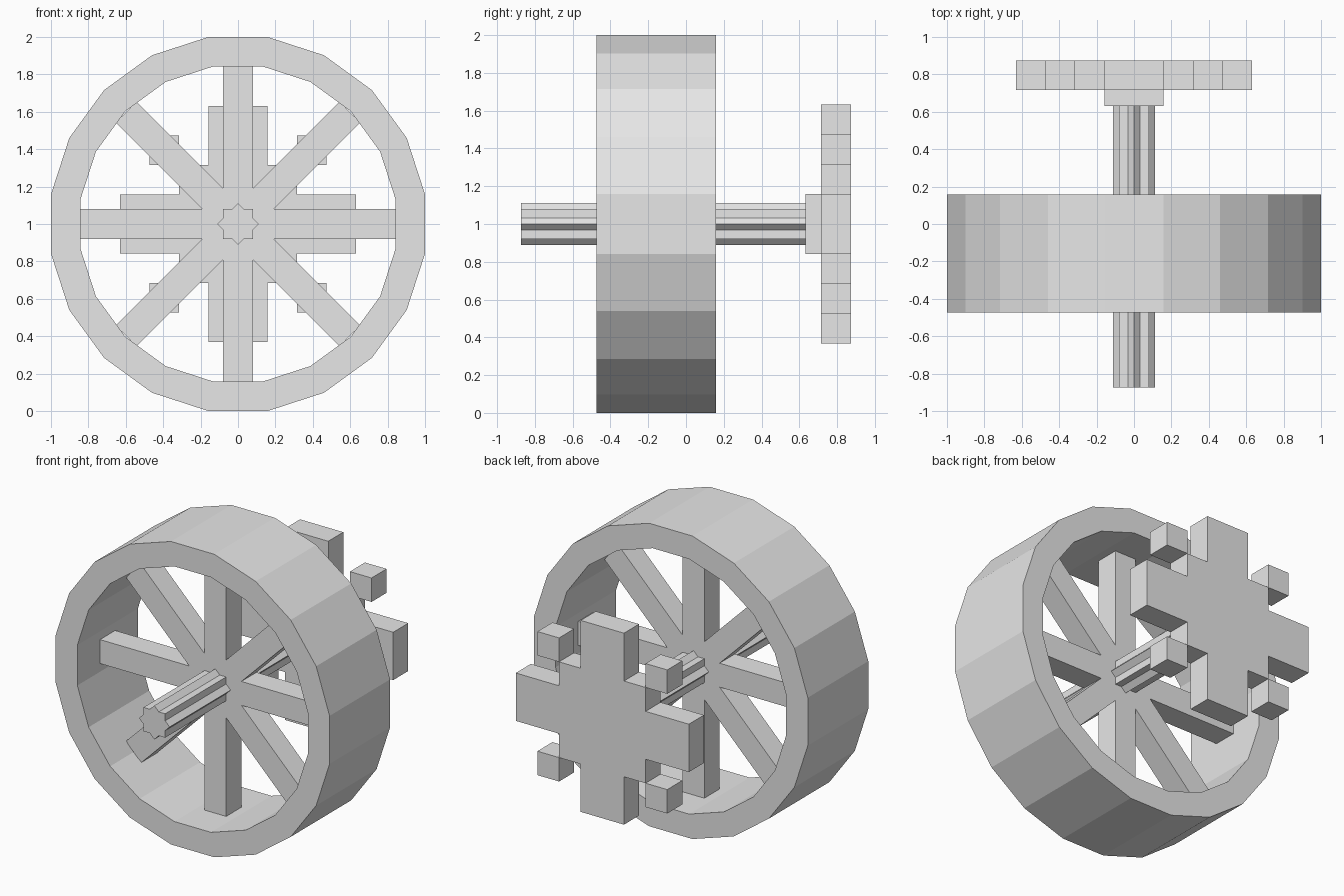
import bpy, bmesh
from math import sin, cos, tan, pi, sqrt

cube = bpy.data.objects.get("Cube")
if cube:
    bpy.data.objects.remove(cube, do_unlink=True)

grey = bpy.data.materials.new("plain grey")
grey.use_nodes = True
grey.diffuse_color = (0.8, 0.8, 0.8, 1)
grey.node_tree.nodes["Principled BSDF"].inputs["Base Color"].default_value = (0.8, 0.8, 0.8, 1)

CENTRE_Z = 1.0
U = 0.158  # basic block size


def finish(name, bm):
    bmesh.ops.recalc_face_normals(bm, faces=bm.faces)
    mesh = bpy.data.meshes.new(name)
    bm.to_mesh(mesh)
    bm.free()
    mesh.materials.append(grey)
    obj = bpy.data.objects.new(name, mesh)
    bpy.context.collection.objects.link(obj)
    return obj


def turned(points, count):
    """Repeat a piece of outline around the axle."""
    out = []
    for i in range(count):
        c, s = cos(2 * pi * i / count), sin(2 * pi * i / count)
        out += [(x * c - z * s, x * s + z * c) for x, z in points]
    return out


def add_loop(bm, outline, y):
    return [bm.verts.new((x, y, z + CENTRE_Z)) for x, z in outline]


def join_loops(bm, a, b):
    n = len(a)
    for i in range(n):
        j = (i + 1) % n
        bm.faces.new((a[i], a[j], b[j], b[i]))


def prism(name, outline, y0, y1):
    """Solid with an outline in x and z, running from y0 to y1."""
    bm = bmesh.new()
    front, back = add_loop(bm, outline, y0), add_loop(bm, outline, y1)
    join_loops(bm, front, back)
    bm.faces.new(front)
    bm.faces.new(back)
    return finish(name, bm)


# Wheel rim: hollow twenty-sided band
SIDES = 20
Y_FRONT, Y_BACK = -0.473, U


def ring_outline(apothem):
    r, a = apothem / cos(pi / SIDES), pi / SIDES
    return turned([(r * cos(a), r * sin(a))], SIDES)


bm = bmesh.new()
loops = [add_loop(bm, ring_outline(r), y) for r, y in
         ((1, Y_FRONT), (1, Y_BACK), (1 - U, Y_BACK), (1 - U, Y_FRONT))]
for k in range(4):
    join_loops(bm, loops[k], loops[(k + 1) % 4])
finish("wheel_rim", bm)

# Eight square spokes meeting in the middle of the band
h = U / 2
mid = (Y_FRONT + Y_BACK) / 2
tip = 1 - U + 0.003
prism("spokes", turned([(tip, -h), (tip, h), (h / tan(pi / 8), h)], 8), mid - h, mid + h)

# Axle with an eight-pointed star section
inner = h / cos(pi / 8)
prism("axle", turned([(h * sqrt(2), 0), (inner * cos(pi / 8), inner * sin(pi / 8))], 8),
      -0.873, 4 * U)

# Collar between the axle and the gear
prism("gear_collar", turned([(U, U)], 4), 4 * U, 4.55 * U)

# Stepped cross gear
prism("gear_cross", turned([(4 * U, -U), (4 * U, U), (2 * U, U), (2 * U, 2 * U), (U, 2 * U)], 4),
      4.53 * U, 0.873)

# Corner cubes of the gear
for sx, side in ((1, "left"), (-1, "right")):
    for sz, level in ((1, "upper"), (-1, "lower")):
        x0, x1, z0, z1 = 2 * U * sx, 3 * U * sx, 2 * U * sz, 3 * U * sz
        prism(f"gear_cube_{level}_{side}", [(x0, z0), (x1, z0), (x1, z1), (x0, z1)],
              4.53 * U, 0.873)
